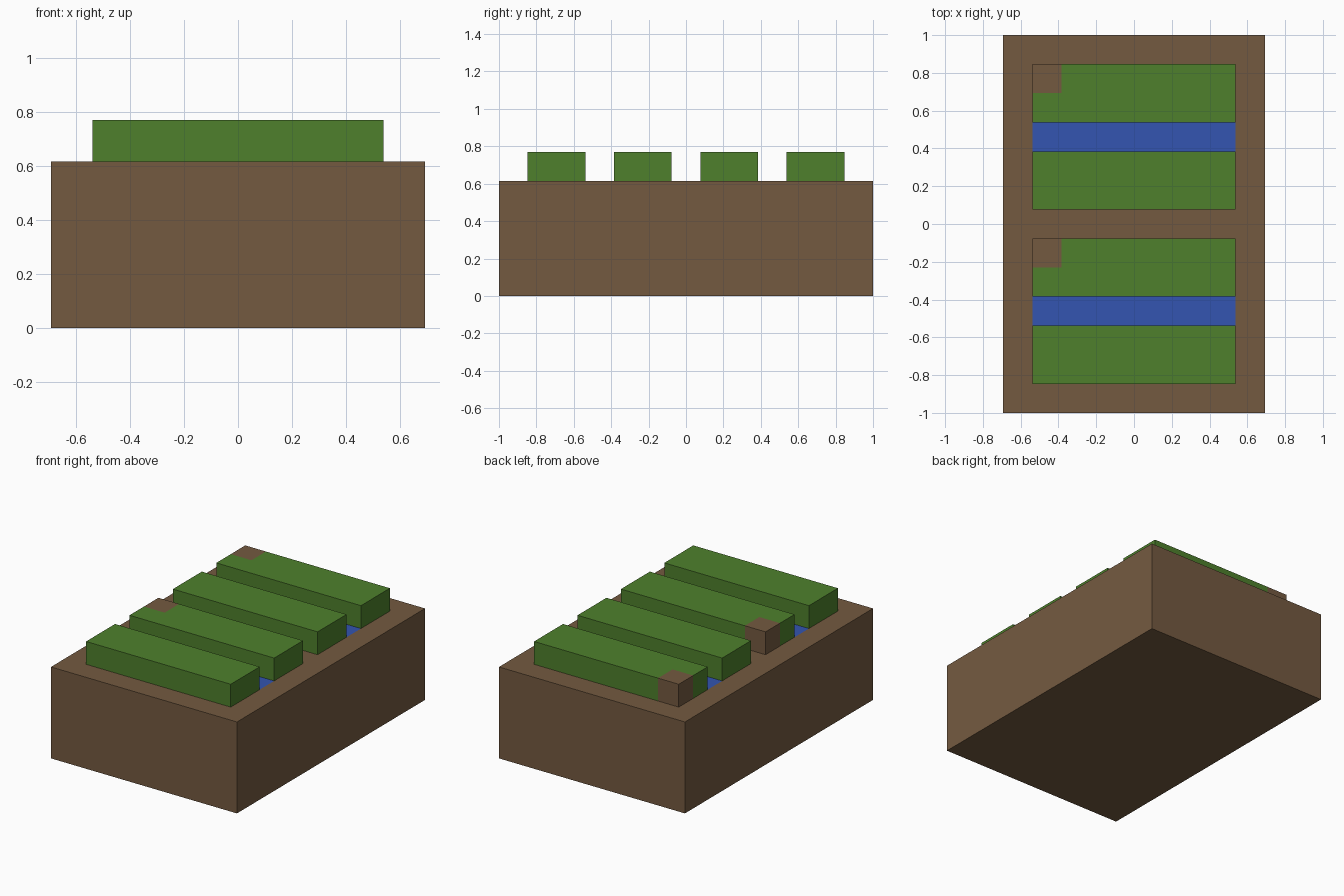
import bpy
import bmesh
from mathutils import Vector

default = bpy.data.objects.get("Cube")
if default:
    bpy.data.objects.remove(default, do_unlink=True)

U = 2 / 13  # one block; the plot is thirteen blocks long


def make_material(name, srgb):
    color = [((c / 255 + 0.055) / 1.055) ** 2.4 for c in srgb] + [1]
    mat = bpy.data.materials.new(name)
    mat.use_nodes = True
    mat.diffuse_color = color
    bsdf = mat.node_tree.nodes["Principled BSDF"]
    bsdf.inputs["Base Color"].default_value = color
    bsdf.inputs["Roughness"].default_value = 0.9
    return mat


soil = make_material("soil brown", (116, 90, 64))
leaf = make_material("leaf green", (78, 128, 44))
water = make_material("water blue", (51, 85, 177))


def make_block(name, low, high, mats, cuts=(), rule=None, open_bottom=False):
    """Box between two corners in block units, cut along (axis, position)
    planes, with faces matching the rule given the second material."""
    low, high = Vector(low), Vector(high)
    bm = bmesh.new()
    bmesh.ops.create_cube(bm, size=1)
    bmesh.ops.scale(bm, vec=high - low, verts=bm.verts)
    bmesh.ops.translate(bm, vec=(low + high) / 2, verts=bm.verts)
    for axis, position in cuts:
        normal = Vector((0, 0, 0))
        normal[axis] = 1
        bmesh.ops.bisect_plane(bm, geom=bm.verts[:] + bm.edges[:] + bm.faces[:],
                               plane_co=normal * position, plane_no=normal)
    bm.normal_update()
    if open_bottom:
        bottom = [f for f in bm.faces if f.normal.z < -0.5]
        bmesh.ops.delete(bm, geom=bottom, context='FACES')
    if rule:
        for f in bm.faces:
            f.material_index = int(rule(f.calc_center_median(), f.normal))
    bmesh.ops.scale(bm, vec=(U, U, U), verts=bm.verts)
    mesh = bpy.data.meshes.new(name)
    bm.to_mesh(mesh)
    bm.free()
    for mat in mats:
        mesh.materials.append(mat)
    obj = bpy.data.objects.new(name, mesh)
    bpy.context.collection.objects.link(obj)
    return obj


# Ground block with two water channels flush in its top
make_block("ground", (-4.5, -6.5, 0), (4.5, 6.5, 4), (soil, water),
           cuts=[(0, s * 3.5) for s in (-1, 1)] +
                [(1, s * y) for s in (-1, 1) for y in (2.5, 3.5)],
           rule=lambda c, n: n.z > 0.5 and abs(c.x) < 3.5 and 2.5 < abs(c.y) < 3.5)

# Four crop rows; every second one has a bare soil corner
for i, y in enumerate((-5.5, -2.5, 0.5, 3.5)):
    bare = i % 2 == 1
    make_block(f"crop_row_{i + 1}", (-3.5, y, 4), (3.5, y + 2, 5), (leaf, soil),
               cuts=[(0, -2.5), (1, y + 1)] if bare else [],
               rule=(lambda c, n: c.x < -2.5 and c.y > y + 1) if bare else None,
               open_bottom=True)
